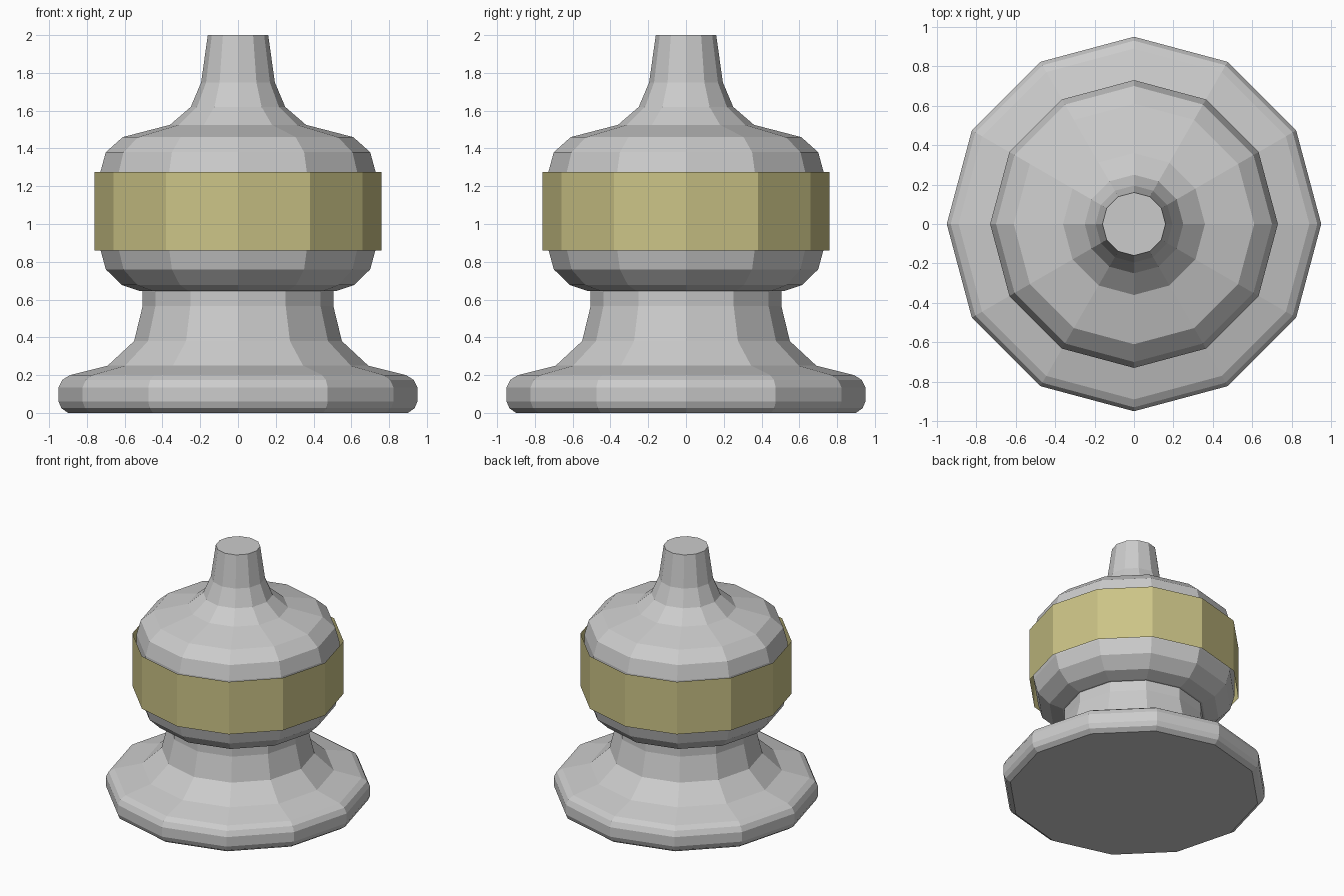
import bpy
import bmesh
from math import cos, sin, pi

if "Cube" in bpy.data.objects:
    bpy.data.objects.remove(bpy.data.objects["Cube"])

SIDES = 12


def lathe(name, profile, capped=True):
    """Revolve (radius, height) points into a flat-shaded 12-sided form."""
    bm = bmesh.new()
    rings = []
    for r, z in profile:
        rings.append([bm.verts.new((r * cos(2 * pi * i / SIDES),
                                    r * sin(2 * pi * i / SIDES), z))
                      for i in range(SIDES)])
    for low, high in zip(rings, rings[1:]):
        for i in range(SIDES):
            j = (i + 1) % SIDES
            bm.faces.new((low[i], low[j], high[j], high[i]))
    if capped:
        bm.faces.new(rings[0][::-1])
        bm.faces.new(rings[-1])
    mesh = bpy.data.meshes.new(name)
    bm.to_mesh(mesh)
    bm.free()
    obj = bpy.data.objects.new(name, mesh)
    bpy.context.collection.objects.link(obj)
    return obj


# Turned body: foot, waist, bulb and tapered stem in one profile
lathe("turned_body", [
    (0.90, 0.0), (0.935, 0.025), (0.95, 0.06), (0.95, 0.135),
    (0.93, 0.175), (0.89, 0.20),
    (0.69, 0.25), (0.55, 0.38), (0.505, 0.565), (0.505, 0.645),
    (0.52, 0.645), (0.615, 0.677), (0.70, 0.76), (0.73, 0.87),
    (0.73, 1.27), (0.70, 1.38), (0.61, 1.46),
    (0.36, 1.525), (0.25, 1.62), (0.195, 1.75), (0.16, 2.0),
])

# Coloured band: thin open sleeve around the bulb
band = lathe("band", [(0.76, 0.86), (0.76, 1.275)], capped=False)
olive = bpy.data.materials.new("olive")
olive.diffuse_color = (0.60, 0.55, 0.24, 1)
olive.use_nodes = True
olive.node_tree.nodes["Principled BSDF"].inputs["Base Color"].default_value = olive.diffuse_color
band.data.materials.append(olive)
